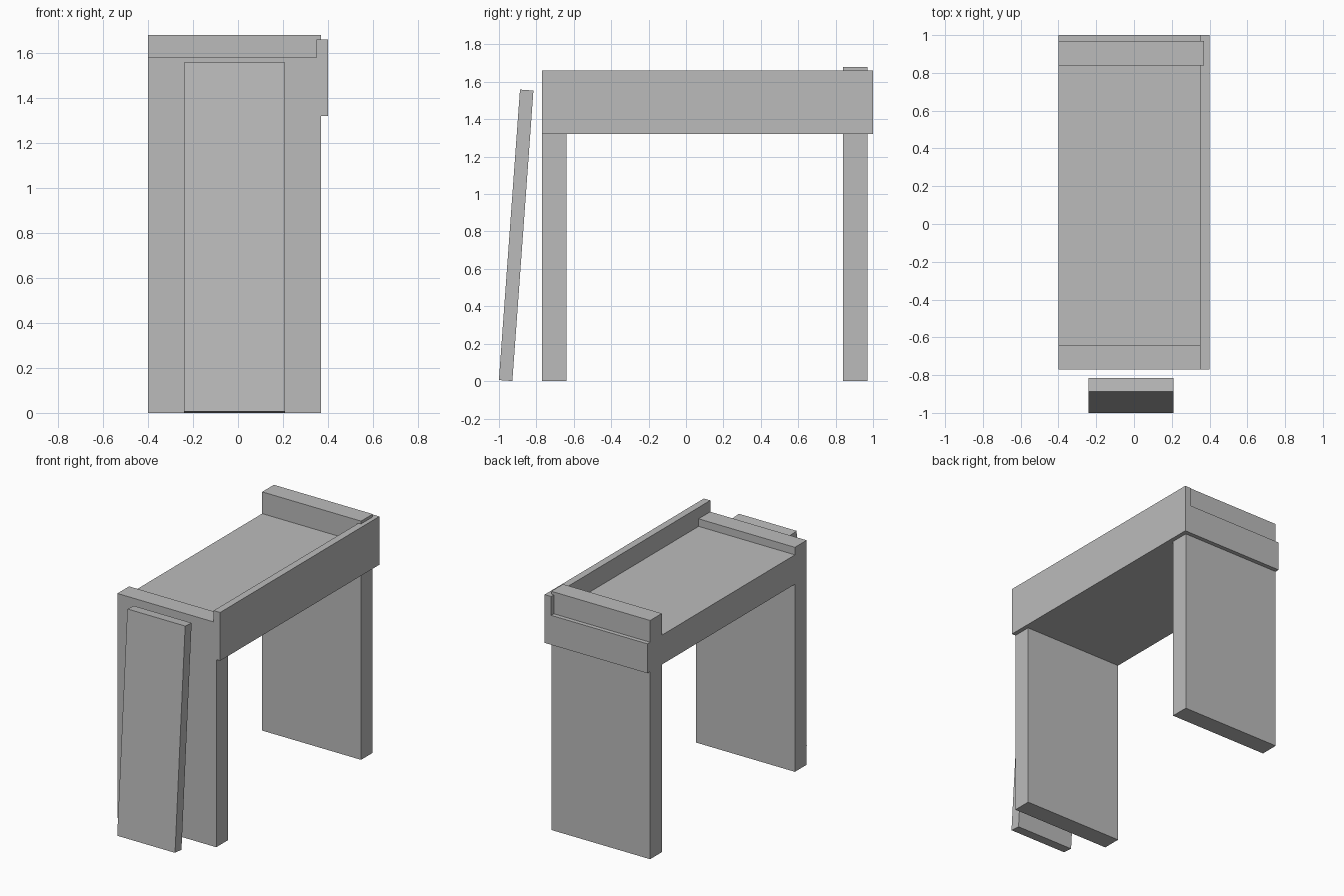
import bpy
import math
from mathutils import Matrix

cube = bpy.data.objects.get("Cube")
if cube:
    bpy.data.objects.remove(cube, do_unlink=True)

# Single flat colour
grey = bpy.data.materials.new("plain_grey")
grey.use_nodes = True
colour = (0.5, 0.5, 0.5, 1)
grey.diffuse_color = colour
grey.node_tree.nodes["Principled BSDF"].inputs["Base Color"].default_value = colour


def slab(name, x, y, z, tilt=0):
    """Flat-sided box spanning the x, y and z ranges, tilted about its centre."""
    bpy.ops.mesh.primitive_cube_add(size=1)
    ob = bpy.context.object
    ob.name = name
    size = [b - a for a, b in (x, y, z)]
    centre = [(a + b) / 2 for a, b in (x, y, z)]
    ob.data.transform(Matrix.Rotation(math.radians(tilt), 4, "X")
                      @ Matrix.Diagonal((*size, 1)))
    ob.location = centre
    ob.data.materials.append(grey)
    return ob


# Upright end walls
wall_x = (-0.40, 0.37)
slab("front_wall", wall_x, (-0.77, -0.64), (0, 1.58))
slab("back_wall", wall_x, (0.84, 0.97), (0, 1.68))

# Deck running through both walls, with a ledge at the back
slab("deck", (-0.40, 0.36), (-0.77, 1.0), (1.32, 1.527))

# Raised rail panel along the left side
slab("side_panel", (0.35, 0.40), (-0.77, 1.0), (1.32, 1.66))

# Loose plank leaning towards the front wall
slab("leaning_plank", (-0.24, 0.21), (-0.944, -0.872), (0.001, 1.558), tilt=-4.15)
